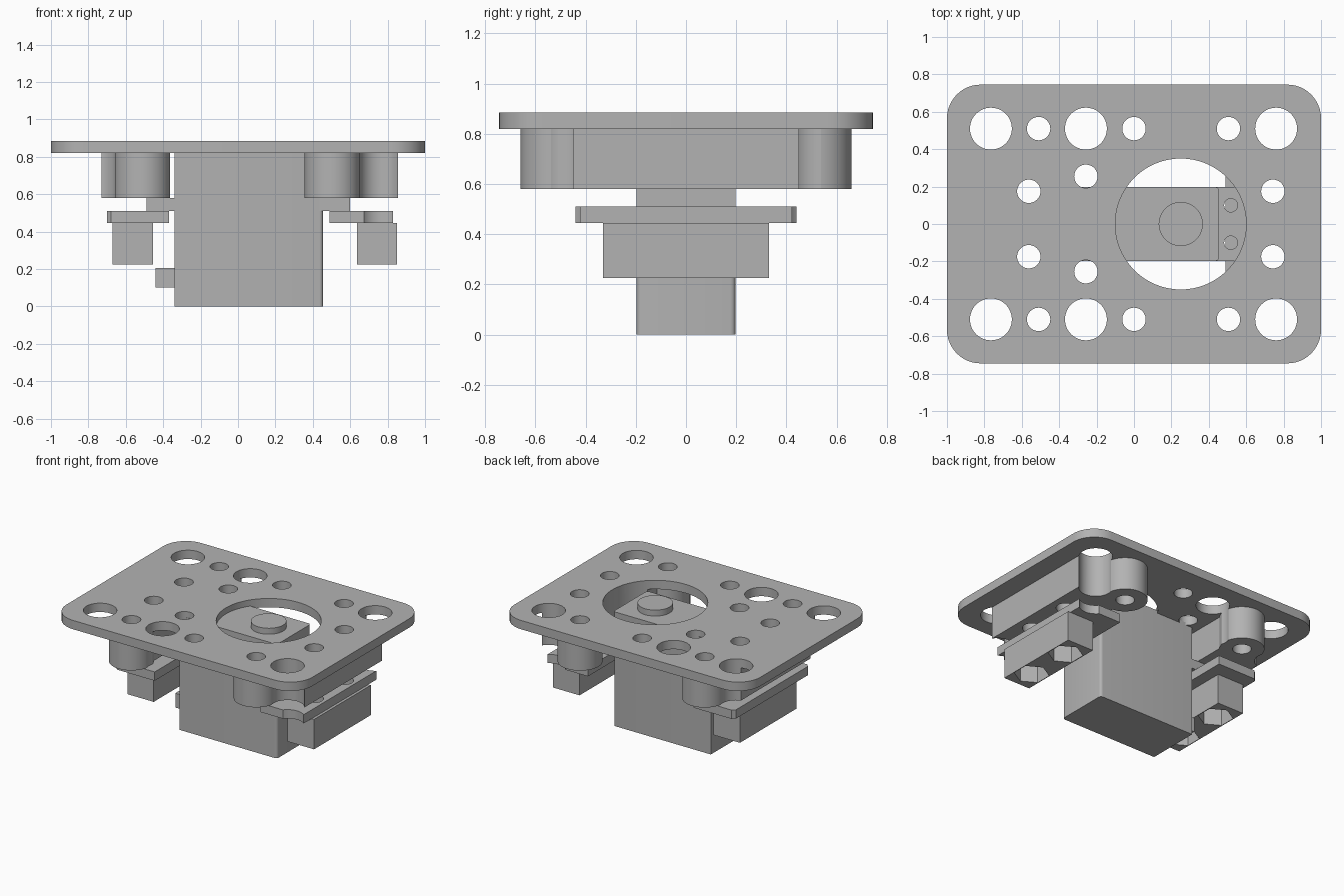
import bpy, bmesh, math
from mathutils import Matrix, Vector

if "Cube" in bpy.data.objects:
    bpy.data.objects.remove(bpy.data.objects["Cube"], do_unlink=True)

GREY = (0.45, 0.45, 0.45, 1)
grey = bpy.data.materials.new("plain_grey")
grey.use_nodes = True
grey.diffuse_color = GREY
grey.node_tree.nodes["Principled BSDF"].inputs["Base Color"].default_value = GREY


def finish(name, bm):
    mesh = bpy.data.meshes.new(name)
    bmesh.ops.recalc_face_normals(bm, faces=bm.faces)
    bm.to_mesh(mesh)
    bm.free()
    mesh.materials.append(grey)
    obj = bpy.data.objects.new(name, mesh)
    bpy.context.collection.objects.link(obj)
    return obj


def box(name, x0, x1, y0, y1, z0, z1, radius=0, segments=6, only_positive_x=False):
    """Box with optionally rounded upright edges."""
    bm = bmesh.new()
    mat = Matrix.LocRotScale(Vector(((x0 + x1) / 2, (y0 + y1) / 2, (z0 + z1) / 2)),
                             None, Vector((x1 - x0, y1 - y0, z1 - z0)))
    bmesh.ops.create_cube(bm, size=1, matrix=mat)
    if radius:
        middle = (x0 + x1) / 2
        edges = [e for e in bm.edges
                 if abs(e.verts[0].co.z - e.verts[1].co.z) > 1e-4
                 and (not only_positive_x or e.verts[0].co.x > middle)]
        bmesh.ops.bevel(bm, geom=edges, offset=radius, segments=segments,
                        profile=0.5, affect='EDGES')
    return finish(name, bm)


def rods(name, spots, z0, z1, sides=48, turn=0):
    """Upright prisms, one for each (x, y, radius)."""
    bm = bmesh.new()
    for x, y, r in spots:
        mat = Matrix.Translation((x, y, (z0 + z1) / 2)) @ Matrix.Rotation(turn, 4, 'Z')
        bmesh.ops.create_cone(bm, cap_ends=True, segments=sides, radius1=r, radius2=r,
                              depth=z1 - z0, matrix=mat)
    return finish(name, bm)


def cut(obj, *cutters):
    bpy.context.view_layer.objects.active = obj
    for cutter in cutters:
        mod = obj.modifiers.new("cut", 'BOOLEAN')
        mod.operation = 'DIFFERENCE'
        mod.solver = 'EXACT'
        mod.object = cutter
        bpy.ops.object.modifier_apply(modifier=mod.name)
    return obj


def both_sides(spots):
    return [(x, s * y, r) for x, y, r in spots for s in (-1, 1)]


# Cutters: plate drillings, round opening, nut pockets, servo ear holes
SMALL, LARGE = 0.0625, 0.112
NUT_X, NUT_Y = (-0.5625, 0.7425), 0.175
drill_spots = [(x, 0.51, LARGE) for x in (-0.765, -0.257, 0.76)]
drill_spots += [(x, 0.51, SMALL) for x in (-0.51, 0, 0.505)]
drill_spots += [(x, NUT_Y, SMALL) for x in NUT_X] + [(-0.257, 0.255, SMALL)]
drills = rods("drill_cutter", both_sides(drill_spots), 0.3, 1)
opening = rods("opening_cutter", [(0.25, 0, 0.35)], 0.54, 1, 96)
nuts = rods("nut_cutter", both_sides([(x, NUT_Y, 0.118) for x in NUT_X]),
            0.1, 0.36, 6, 0)
# turn the pockets so that two flats face the block sides
for v in nuts.data.vertices:
    centre = Vector((min(NUT_X, key=lambda x: abs(x - v.co.x)),
                     math.copysign(NUT_Y, v.co.y), 0))
    if abs(v.co.x - centre.x) > 0.11:
        nuts["pointed"] = True
if nuts.get("pointed"):
    bpy.data.objects.remove(nuts, do_unlink=True)
    nuts = rods("nut_cutter", both_sides([(x, NUT_Y, 0.118) for x in NUT_X]),
                0.1, 0.36, 6, math.pi / 6)
ear_holes = rods("ear_hole_cutter", both_sides([(-0.41, 0.1, 0.036), (0.518, 0.1, 0.036)]),
                 0.4, 0.7, 24)

# Top plate
plate = box("top_plate", -1, 1, -0.745, 0.745, 0.82, 0.885, 0.18, 12)
parts = [cut(plate, drills, opening)]

# Spacer bars, screw bosses, clamps and nut blocks at both ends
for side, bar, boss_x, clamp, nut_x in (
        ("right", (-0.73, -0.39), -0.51, (-0.70, -0.37), NUT_X[0]),
        ("left", (0.49, 0.855), 0.505, (0.49, 0.83), NUT_X[1])):
    spacer = box(side + "_spacer_bar", *bar, -0.51, 0.51, 0.58, 0.82)
    parts.append(cut(spacer, drills, opening))
    bosses = rods(side + "_screw_bosses", both_sides([(boss_x, 0.51, 0.15)]), 0.58, 0.82)
    parts.append(cut(bosses, drills))
    strip = box(side + "_clamp", *clamp, -0.44, 0.44, 0.445, 0.51)
    parts.append(cut(strip, drills))
    block = box(side + "_nut_block", nut_x - 0.1075, nut_x + 0.1075,
                -0.33, 0.33, 0.225, 0.445)
    parts.append(cut(block, drills, nuts))

# Servo motor: case, mounting ears, cable stub and output shaft
parts.append(box("servo_case", -0.34, 0.455, -0.197, 0.197, 0, 0.84, 0.02, 4, True))
ears = box("servo_ears", -0.49, 0.6, -0.197, 0.197, 0.51, 0.58)
parts.append(cut(ears, ear_holes))
parts.append(box("cable_stub", -0.44, -0.33, -0.1, 0.1, 0.1, 0.205))
parts.append(rods("output_shaft", [(0.25, 0, 0.118)], 0.83, 0.884))

for cutter in (drills, opening, nuts, ear_holes):
    bpy.data.objects.remove(cutter, do_unlink=True)

# Smooth the round walls and keep the edges sharp
bpy.ops.object.select_all(action='DESELECT')
for part in parts:
    part.select_set(True)
bpy.context.view_layer.objects.active = parts[0]
bpy.ops.object.shade_smooth_by_angle(angle=math.radians(30))
